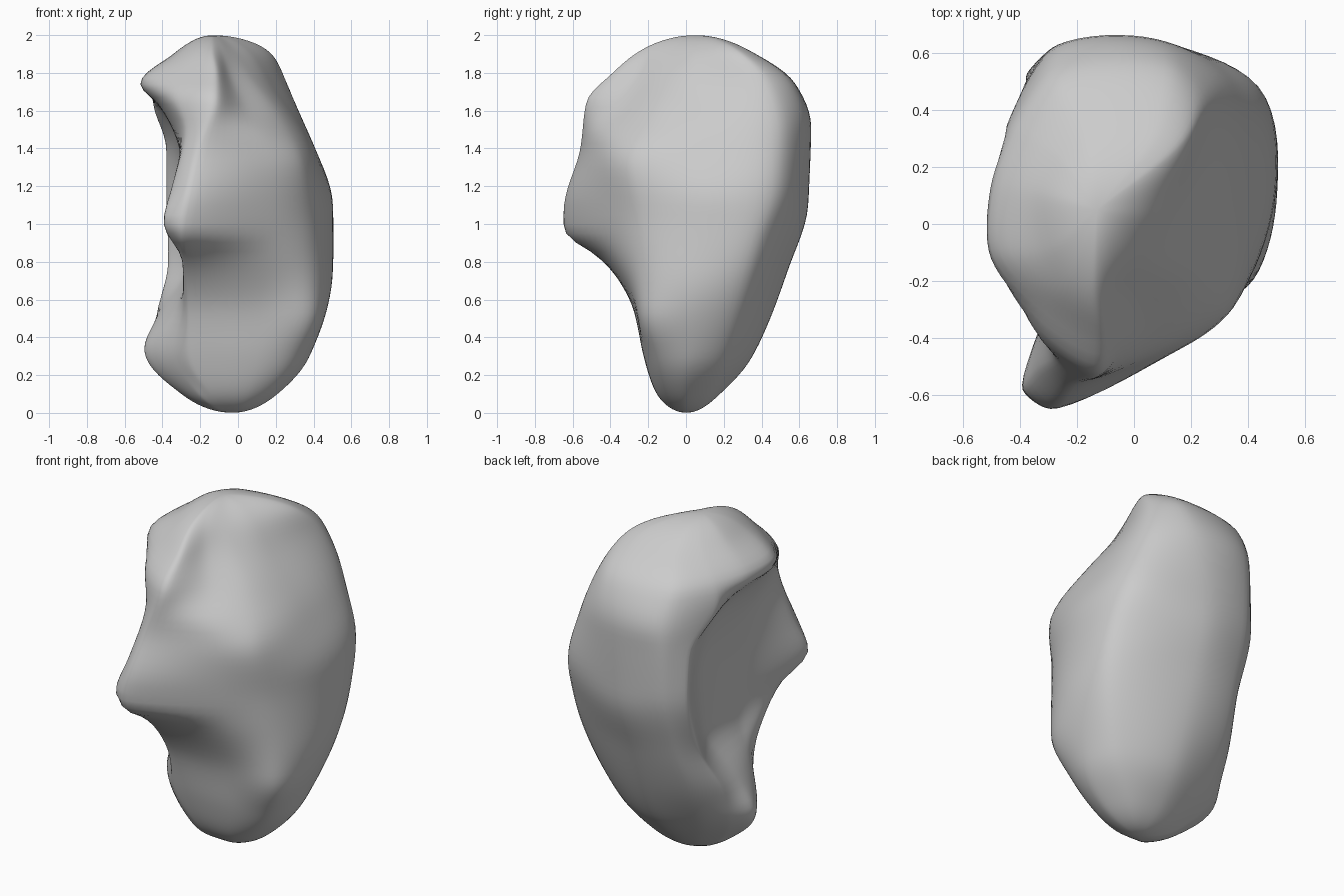
import bpy
import bmesh
from math import acos, cos, pi
from mathutils import Vector

RINGS = 64          # rings from base to crown
STEPS = 8           # faces between neighbouring rails
BASE = (-.03, 0, 0)
CROWN = (-.13, .05, 2)

default_cube = bpy.data.objects.get("Cube")
if default_cube:
    bpy.data.objects.remove(default_cube, do_unlink=True)


def make_material(name, colour):
    material = bpy.data.materials.new(name)
    material.use_nodes = True
    material.diffuse_color = colour
    shader = material.node_tree.nodes["Principled BSDF"]
    shader.inputs["Base Color"].default_value = colour
    shader.inputs["Roughness"].default_value = .8
    return material


def hermite(a, b, slope_a, slope_b, t):
    """Cubic between a and b with the given end slopes."""
    s = 1 - t
    return (a * (1 + 2 * t) * s * s + slope_a * t * s * s
            + b * t * t * (3 - 2 * t) - slope_b * t * t * s)


def limited_slopes(keys, values):
    """Slopes that never overshoot the guide points."""
    secants = [(values[i + 1] - values[i]) / (keys[i + 1] - keys[i])
               for i in range(len(keys) - 1)]
    slopes = [secants[0]]
    for before, after in zip(secants, secants[1:]):
        same_way = before * after > 0
        slopes.append(2 * before * after / (before + after) if same_way else 0)
    return slopes + [secants[-1]]


class Rail:
    """A guide curve from base to crown; low softness makes a crease."""

    def __init__(self, softness, *points):
        points = [BASE, *points, CROWN]
        self.softness = softness
        # An angular height parameter rounds off both poles
        self.keys = [acos(1 - p[2]) for p in points]
        self.axes = [[p[axis] for p in points] for axis in range(2)]
        self.slopes = [limited_slopes(self.keys, axis) for axis in self.axes]

    def at(self, angle):
        keys = self.keys
        i = max(k for k in range(len(keys) - 1) if keys[k] <= angle)
        span = keys[i + 1] - keys[i]
        t = (angle - keys[i]) / span
        x, y = (hermite(axis[i], axis[i + 1], slope[i] * span, slope[i + 1] * span, t)
                for axis, slope in zip(self.axes, self.slopes))
        return Vector((x, y, 1 - cos(angle)))


# Guide rails, anticlockwise from the nose
nose_ridge = Rail(.8, (-.14, -.15, .1), (-.25, -.21, .3), (-.26, -.27, .55),
                  (-.27, -.35, .7), (-.28, -.48, .84), (-.29, -.65, .95),
                  (-.27, -.65, 1.08), (-.2, -.56, 1.4), (-.12, -.53, 1.65),
                  (-.12, -.4, 1.79), (-.14, -.24, 1.92))
front_face = Rail(.9, (.05, -.15, .1), (.1, -.22, .3), (.12, -.27, .55),
                  (.16, -.42, 1), (.18, -.43, 1.3), (.12, -.43, 1.45),
                  (.03, -.34, 1.62), (-.04, -.25, 1.78), (-.08, -.18, 1.91))
front_left = Rail(1, (.16, -.1, .1), (.31, -.16, .3), (.4, -.22, .55),
                  (.39, -.22, 1), (.35, -.28, 1.33), (.22, -.18, 1.58),
                  (.07, -.12, 1.78), (-.01, -.07, 1.91))
left_side = Rail(1, (.21, 0, .1), (.38, .02, .3), (.5, .07, .75),
                 (.5, .13, 1.1), (.4, .1, 1.4), (.18, .06, 1.74),
                 (.07, .05, 1.91))
back_left = Rail(.9, (.14, .13, .1), (.3, .22, .3), (.46, .4, .9),
                 (.43, .49, 1.2), (.35, .49, 1.47), (.26, .42, 1.74),
                 (.18, .29, 1.9))
back = Rail(1, (-.03, .18, .1), (0, .34, .28), (.03, .53, .75),
            (.05, .64, 1.1), (.08, .65, 1.5), (.11, .57, 1.74), (.08, .35, 1.91))
back_right = Rail(.9, (-.17, .15, .1), (-.27, .29, .3), (-.3, .42, .55),
                  (-.28, .52, .8), (-.27, .62, 1.15), (-.27, .63, 1.5),
                  (-.27, .54, 1.74), (-.16, .32, 1.91))
hollow_rim = Rail(.3, (-.27, .08, .1), (-.42, .2, .33), (-.43, .26, .5),
                  (-.37, .41, .8), (-.38, .52, 1.15), (-.38, .5, 1.4),
                  (-.45, .34, 1.64), (-.43, .34, 1.74), (-.27, .24, 1.9))
hollow_back = Rail(.9, (-.3, 0, .1), (-.5, .08, .34), (-.42, .1, .52),
                   (-.26, .2, .8), (-.27, .24, 1.2), (-.34, .2, 1.5),
                   (-.43, .15, 1.64), (-.51, .13, 1.73), (-.34, .1, 1.9))
hollow_front = Rail(.9, (-.27, -.07, .1), (-.44, -.04, .34), (-.34, -.1, .55),
                    (-.25, -.13, .75), (-.27, -.16, 1.1), (-.31, -.15, 1.4),
                    (-.42, -.14, 1.64), (-.51, -.12, 1.74), (-.32, -.09, 1.9))
nose_side = Rail(.7, (-.21, -.13, .1), (-.34, -.15, .34), (-.29, -.22, .6),
                 (-.29, -.34, .8), (-.4, -.58, 1), (-.35, -.51, 1.2),
                 (-.28, -.46, 1.5), (-.34, -.38, 1.69), (-.3, -.3, 1.79),
                 (-.23, -.2, 1.91))
rails = [nose_ridge, front_face, front_left, left_side, back_left, back,
         back_right, hollow_rim, hollow_back, hollow_front, nose_side]


def section(angle):
    """One closed ring of points through all rails."""
    points = [rail.at(angle) for rail in rails]
    count = len(points)
    ring = []
    for i in range(count):
        a, b = points[i], points[(i + 1) % count]
        before, after = points[i - 1], points[(i + 2) % count]
        chord = (b - a).length

        def tangent(p, q, r, rail):
            reach = (q - p).length + (r - q).length + 1e-6
            return (r - p) * (chord / reach * rail.softness)

        slope_a = tangent(before, a, b, rails[i])
        slope_b = tangent(a, b, after, rails[(i + 1) % count])
        ring += [hermite(a, b, slope_a, slope_b, s / STEPS) for s in range(STEPS)]
    return ring


# Loft the rings and close both poles
bm = bmesh.new()
rings = [[bm.verts.new(p) for p in section(pi * k / RINGS)]
         for k in range(1, RINGS)]
bottom, top = bm.verts.new(BASE), bm.verts.new(CROWN)
size = len(rings[0])
for j in range(size):
    n = (j + 1) % size
    bm.faces.new((bottom, rings[0][n], rings[0][j]))
    bm.faces.new((top, rings[-1][j], rings[-1][n]))
    for low, high in zip(rings, rings[1:]):
        bm.faces.new((low[j], low[n], high[n], high[j]))
bmesh.ops.recalc_face_normals(bm, faces=bm.faces)

mesh = bpy.data.meshes.new("stone_body")
bm.to_mesh(mesh)
bm.free()
stone = bpy.data.objects.new("stone_body", mesh)
bpy.context.collection.objects.link(stone)
mesh.materials.append(make_material("stone grey", (.6, .6, .6, 1)))

# Soften the loft slightly, then shade
relax = stone.modifiers.new("relax", 'SMOOTH')
relax.factor = .5
relax.iterations = 4
bpy.context.view_layer.objects.active = stone
stone.select_set(True)
bpy.ops.object.shade_smooth_by_angle(angle=pi / 3)
